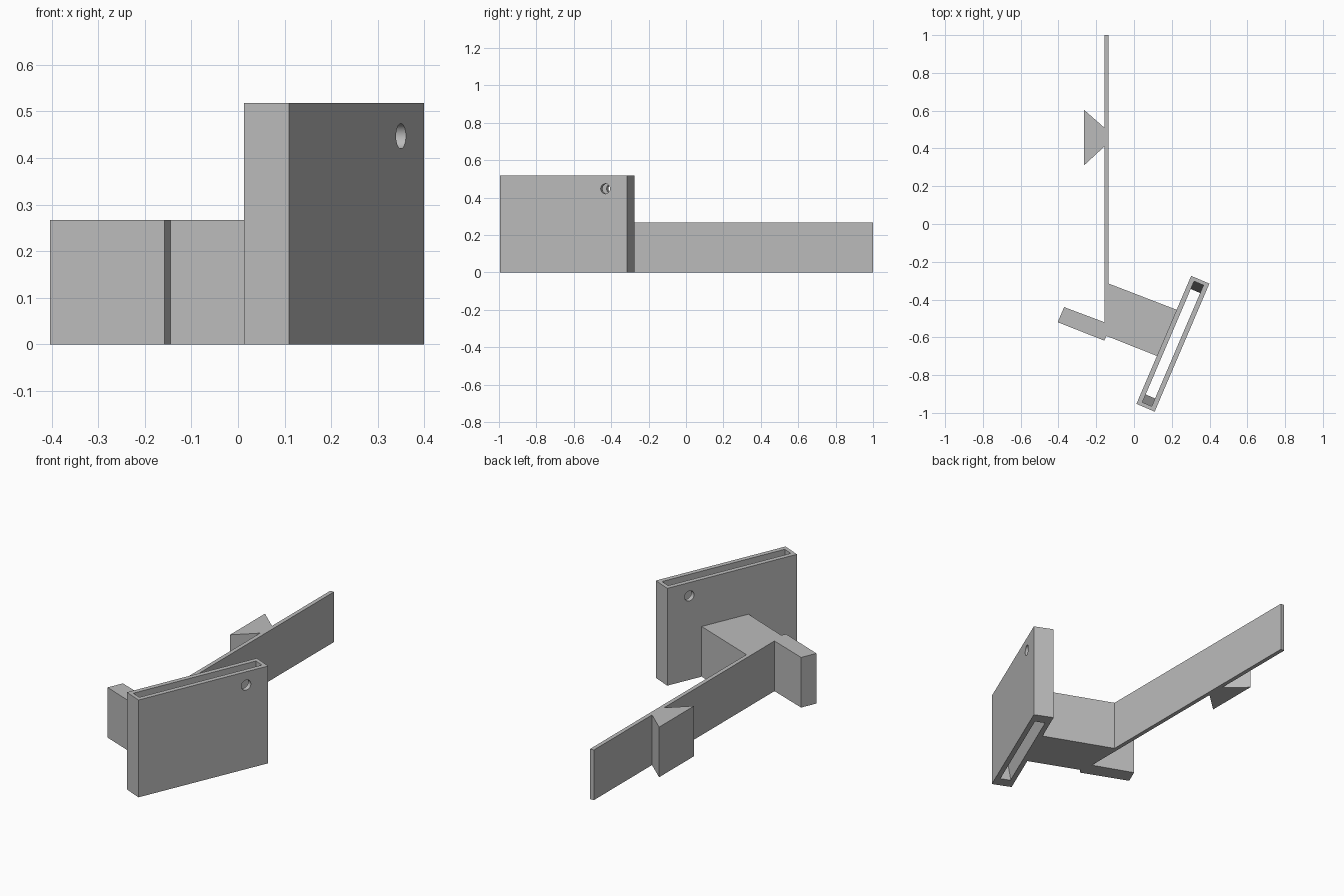
import bpy, bmesh, math
from mathutils import Matrix, Vector

if "Cube" in bpy.data.objects:
    bpy.data.objects.remove(bpy.data.objects["Cube"], do_unlink=True)

ARM_H, PLATE_H = 0.267, 0.518
PLATE_LEN, PLATE_THICK = 0.737, 0.105

grey = bpy.data.materials.new("plain grey")
grey.use_nodes = True
colour = (0.5, 0.5, 0.5, 1)
grey.diffuse_color = colour
grey.node_tree.nodes["Principled BSDF"].inputs["Base Color"].default_value = colour


def prism(name, outline, depth, matrix=Matrix()):
    """Extrude a flat outline along its local z and place it."""
    bm = bmesh.new()
    face = bm.faces.new([bm.verts.new((x, y, 0)) for x, y in outline])
    new = bmesh.ops.extrude_face_region(bm, geom=[face])["geom"]
    bmesh.ops.translate(bm, vec=(0, 0, depth),
                        verts=[v for v in new if isinstance(v, bmesh.types.BMVert)])
    bmesh.ops.transform(bm, matrix=matrix, verts=bm.verts)
    bmesh.ops.recalc_face_normals(bm, faces=bm.faces)
    mesh = bpy.data.meshes.new(name)
    bm.to_mesh(mesh)
    bm.free()
    mesh.materials.append(grey)
    obj = bpy.data.objects.new(name, mesh)
    bpy.context.collection.objects.link(obj)
    return obj


def cut(target, cutter):
    """Subtract a cutter from the target, then drop the cutter."""
    cutter.hide_render = True
    mod = target.modifiers.new("cut", 'BOOLEAN')
    mod.operation, mod.solver, mod.object = 'DIFFERENCE', 'EXACT', cutter
    bpy.context.view_layer.objects.active = target
    bpy.ops.object.modifier_apply(modifier=mod.name)
    bpy.data.objects.remove(cutter, do_unlink=True)


# Long strip, angled block and short tab in one outline
prism("bracket_arm", [
    (-0.157, 1.0), (-0.157, -0.52), (-0.37, -0.44), (-0.404, -0.52),
    (-0.158, -0.617), (-0.145, -0.593), (0.125, -0.70), (0.228, -0.455),
    (-0.135, -0.315), (-0.135, 1.0)], ARM_H)

# Flared grip on the strip
prism("dovetail_grip", [
    (-0.265, 0.605), (-0.265, 0.31), (-0.157, 0.41), (-0.157, 0.51)], ARM_H)

# Holder plate: local x runs along the plate, y up, z through its thickness
along = Vector((0.393, 0.919, 0)).normalized()
up = Vector((0, 0, 1))
through = along.cross(up)
frame = Matrix((along, up, through)).transposed().to_4x4()
frame.translation = (0.206, -0.634, 0)


def plate_prism(name, outline, depth):
    return prism(name, outline, depth, frame @ Matrix.Translation((0, 0, -depth / 2)))


half = PLATE_LEN / 2
plate = plate_prism("holder_plate", [
    (-half, 0), (half, 0), (half, PLATE_H), (-half, PLATE_H)], PLATE_THICK)

# Slot with sloping ends near the bottom
wide, narrow, low, high = half - 0.02, half - 0.065, -0.05, PLATE_H + 0.05
side = [(narrow, low), (narrow, 0.01), (wide, 0.12), (wide, high)]
cut(plate, plate_prism("slot_cutter",
                       side + [(-x, z) for x, z in reversed(side)], 0.054))

# Round hole through both walls
circle = [(0.243 + 0.027 * math.cos(a), 0.447 + 0.027 * math.sin(a))
          for a in (math.tau * i / 32 for i in range(32))]
cut(plate, plate_prism("hole_cutter", circle, 0.3))

bpy.ops.object.select_all(action='DESELECT')
plate.select_set(True)
bpy.context.view_layer.objects.active = plate
bpy.ops.object.shade_smooth_by_angle(angle=math.radians(30))
